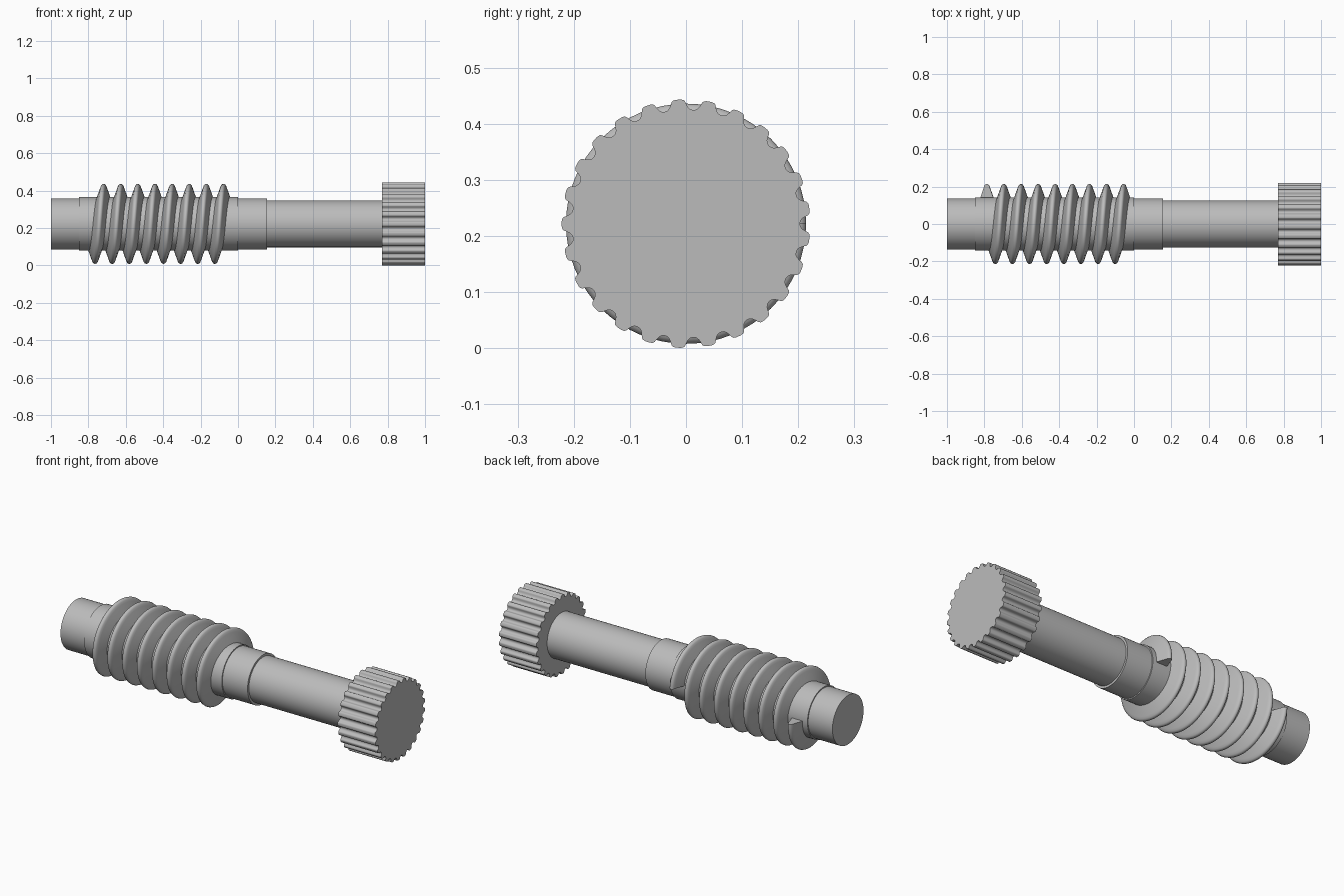
import bpy, bmesh
from math import cos, sin, pi, radians

cube = bpy.data.objects.get("Cube")
if cube:
    bpy.data.objects.remove(cube, do_unlink=True)

AXIS_Z = 0.222

steel = bpy.data.materials.new("grey steel")
steel.use_nodes = True
GREY = (0.5, 0.5, 0.5, 1)
steel.diffuse_color = GREY
steel.node_tree.nodes["Principled BSDF"].inputs["Base Color"].default_value = GREY


def loft(name, rings, angle=35):
    """Skin a list of equal-length closed rings and cap both ends."""
    bm = bmesh.new()
    loops = [[bm.verts.new(p) for p in ring] for ring in rings]
    n = len(loops[0])
    for a, b in zip(loops, loops[1:]):
        for i in range(n):
            j = (i + 1) % n
            bm.faces.new((a[i], a[j], b[j], b[i]))
    bm.faces.new(loops[0])
    bm.faces.new(loops[-1])
    bmesh.ops.recalc_face_normals(bm, faces=bm.faces)
    mesh = bpy.data.meshes.new(name)
    bm.to_mesh(mesh)
    bm.free()
    mesh.materials.append(steel)
    mesh.shade_smooth()
    mesh.set_sharp_from_angle(angle=radians(angle))
    obj = bpy.data.objects.new(name, mesh)
    bpy.context.collection.objects.link(obj)
    return obj


def around(x, r, a):
    """Point at radius r and angle a (from +y toward -z) about the shaft axis."""
    return (x, r * cos(a), AXIS_Z - r * sin(a))


def circle(x, r, n=96):
    return [around(x, r, 2 * pi * i / n) for i in range(n)]


# Stepped shaft: end journal, thread core, collar, slim neck
steps = [(-1, -0.85, 0.137), (-0.85, 0, 0.143), (0, 0.155, 0.137), (0.155, 0.78, 0.125)]
loft("stepped_shaft", [circle(x, r) for x0, x1, r in steps for x in (x0, x1)])

# Worm thread: rounded tooth section swept along a helix
START, PITCH, TURNS, SEGS = -0.787, 0.0915, 8, 64
half = [(0.038, 0.130), (0.034, 0.143), (0.016, 0.195), (0.012, 0.206), (0.007, 0.212)]
section = [(-dx, r) for dx, r in half] + [(0, 0.214)] + half[::-1]
thread = []
for k in range(TURNS * SEGS + 1):
    x = START + PITCH * k / SEGS
    thread.append([around(x + dx, r, 2 * pi * k / SEGS) for dx, r in section])
loft("worm_thread", thread, 40)

# Fluted head: one groove repeated around the rim, a groove centred on +y
TEETH = 25
side = [(0.1, 0.204), (0.18, 0.2075), (0.24, 0.213), (0.28, 0.218), (0.33, 0.2205), (0.42, 0.2215)]
groove = [(-t, r) for t, r in side[::-1]] + [(0, 0.203)] + side


def rim(x):
    return [around(x, r, 2 * pi * (k + t) / TEETH) for k in range(TEETH) for t, r in groove]


loft("fluted_head", [rim(0.77), rim(1.0)], 50)
